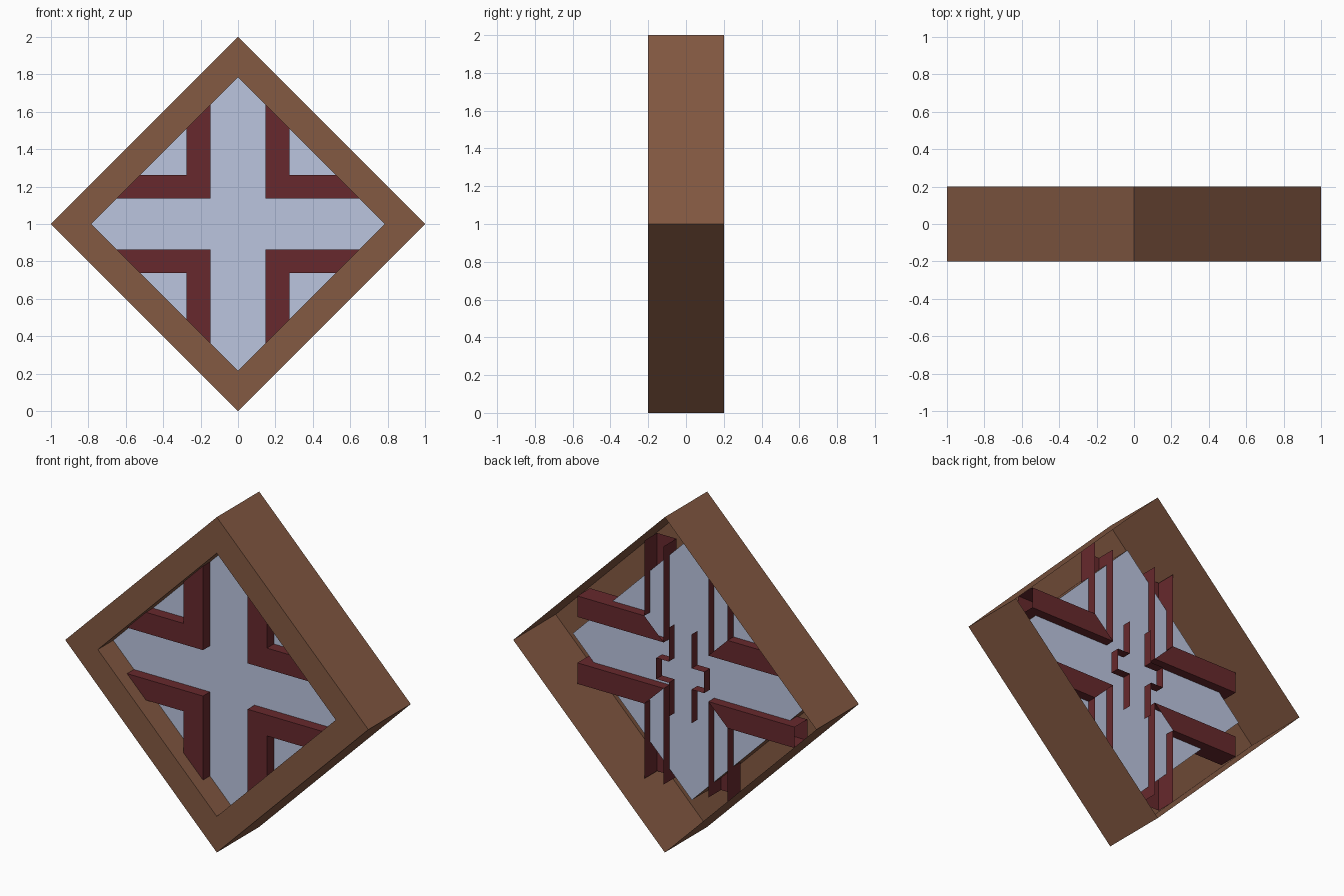
import bpy, bmesh

if "Cube" in bpy.data.objects:
    bpy.data.objects.remove(bpy.data.objects["Cube"])


def material(name, rgb):
    m = bpy.data.materials.new(name)
    m.diffuse_color = (*rgb, 1)
    m.use_nodes = True
    m.node_tree.nodes["Principled BSDF"].inputs["Base Color"].default_value = m.diffuse_color
    return m


WOOD = material("brown_wood", (0.23, 0.10, 0.055))
BAR = material("red_wood", (0.135, 0.022, 0.026))
GLASS = material("pale_glass", (0.50, 0.56, 0.74))


def add(name, bm, mat, mirror=False):
    bmesh.ops.remove_doubles(bm, verts=bm.verts, dist=1e-5)
    bmesh.ops.recalc_face_normals(bm, faces=bm.faces)
    me = bpy.data.meshes.new(name)
    bm.to_mesh(me)
    bm.free()
    me.materials.append(mat)
    ob = bpy.data.objects.new(name, me)
    ob.location.z = 1
    bpy.context.collection.objects.link(ob)
    if mirror:
        mod = ob.modifiers.new("quarters", 'MIRROR')
        mod.use_axis = (True, False, True)
        mod.use_mirror_merge = False


def face(bm, pts):
    bm.faces.new([bm.verts.new(p) for p in pts])


def wall(bm, path, y0, y1):
    """Strip standing along y over an x,z path."""
    for (xa, za), (xb, zb) in zip(path, path[1:]):
        face(bm, [(xa, y0, za), (xb, y0, zb), (xb, y1, zb), (xa, y1, za)])


def diamond(r, y):
    return [(r, y, 0), (0, y, r), (-r, y, 0), (0, y, -r)]


PANE_Y = -0.055
HOLE = 0.785

# Diamond frame: open-backed shell, front rim and opening lip
bm = bmesh.new()
profile = [(1, 0.2), (1, -0.2), (HOLE, -0.2), (HOLE, PANE_Y)]
for a, b in zip(profile, profile[1:]):
    ra, rb = diamond(*a), diamond(*b)
    for i in range(4):
        j = (i + 1) % 4
        face(bm, [ra[i], ra[j], rb[j], rb[i]])
add("frame", bm, WOOD)

# Glass pane
bm = bmesh.new()
face(bm, diamond(HOLE, PANE_Y)[::-1])
add("pane", bm, GLASS)

# Four mitred L-shaped bars, hollow with open ends
xi, xo, zi, zo = 0.147, 0.275, 0.137, 0.262    # inner and outer edges
ex, ez = 0.717, 0.71                           # far ends
yf, yb = -0.12, 0.0
bm = bmesh.new()
wall(bm, [(xi, ez), (xi, zi), (ex, zi)], yf, yb)
wall(bm, [(xo, ez), (xo, zo), (ex, zo)], yf, yb)
upright = [(xi, ez), (xi, zi), (xo, zo), (xo, ez)]
level = [(xi, zi), (ex, zi), (ex, zo), (xo, zo)]
face(bm, [(x, yf, z) for x, z in upright])
face(bm, [(x, yf, z) for x, z in level])
face(bm, [(x, yb, z) for x, z in level])       # only the level bars have backs
add("corner_bars", bm, BAR, mirror=True)

# Small cross outline behind the pane
bm = bmesh.new()
wall(bm, [(0.075, 0.265), (0.075, 0.063), (0.158, 0.063), (0.158, 0)], 0.0, 0.055)
add("centre_cross", bm, BAR, mirror=True)
